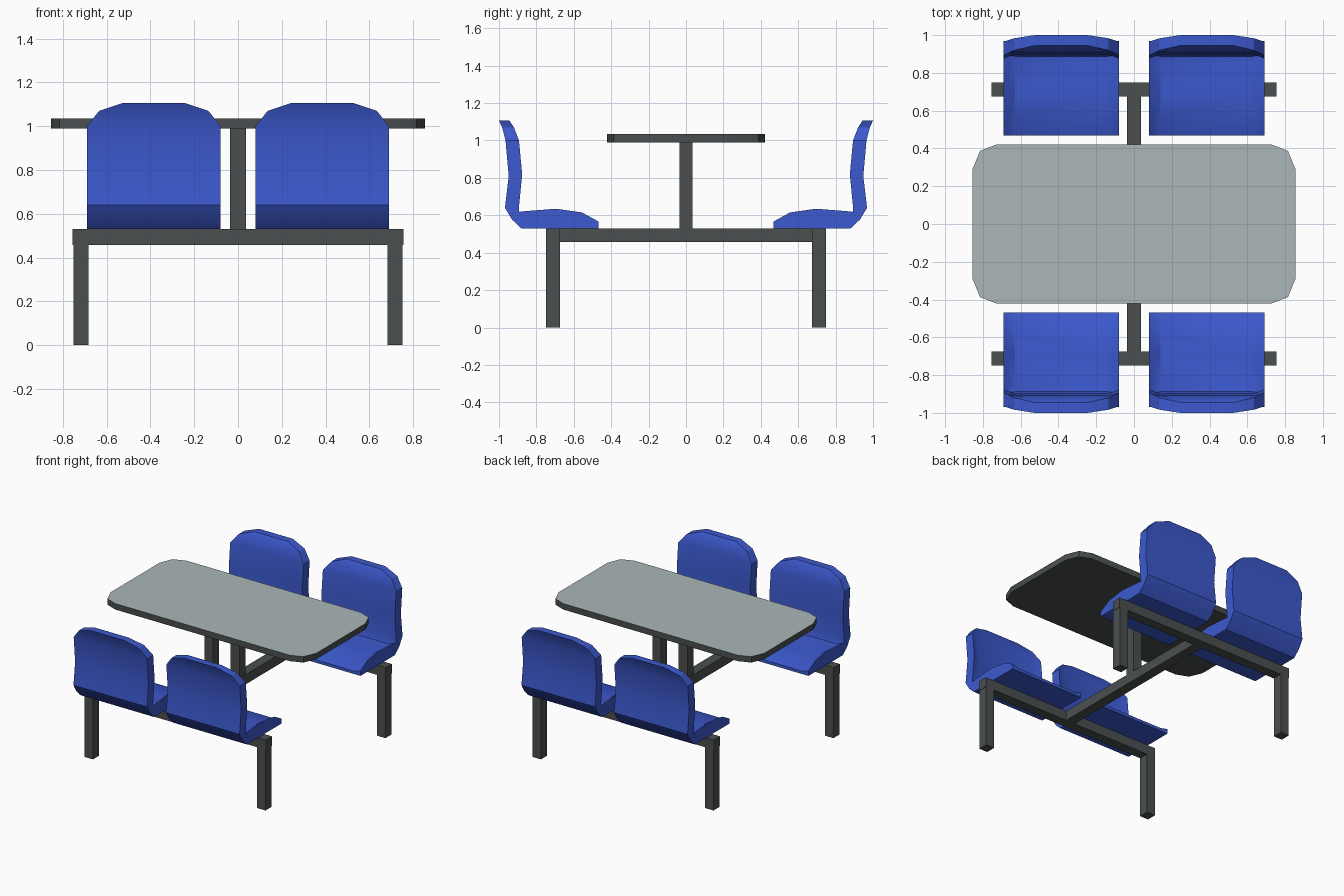
import bpy, bmesh, math

if "Cube" in bpy.data.objects:
    bpy.data.objects.remove(bpy.data.objects["Cube"])

def material(name, col):
    m = bpy.data.materials.new(name)
    m.diffuse_color = (*col, 1)
    m.use_nodes = True
    m.node_tree.nodes["Principled BSDF"].inputs["Base Color"].default_value = m.diffuse_color
    return m

BLUE = material("blue plastic", (0.045, 0.10, 0.62))
DARK = material("dark grey metal", (0.070, 0.078, 0.078))
PALE = material("pale grey laminate", (0.41, 0.47, 0.48))

def finish(name, bm, mats):
    bmesh.ops.recalc_face_normals(bm, faces=bm.faces)
    me = bpy.data.meshes.new(name)
    bm.to_mesh(me)
    bm.free()
    for m in mats:
        me.materials.append(m)
    ob = bpy.data.objects.new(name, me)
    bpy.context.collection.objects.link(ob)
    return ob

def smooth(ob):
    bpy.ops.object.select_all(action='DESELECT')
    ob.select_set(True)
    bpy.context.view_layer.objects.active = ob
    bpy.ops.object.shade_smooth_by_angle(angle=math.radians(30))

def box(name, x0, x1, y0, y1, z0, z1):
    bm = bmesh.new()
    bmesh.ops.create_cube(bm, size=1)
    for v in bm.verts:
        v.co = ((x0 + x1) / 2 + v.co.x * (x1 - x0),
                (y0 + y1) / 2 + v.co.y * (y1 - y0),
                (z0 + z1) / 2 + v.co.z * (z1 - z0))
    return finish(name, bm, [DARK])

# Frame: spine, post, cross beams and legs
box("spine_beam", -0.038, 0.038, -0.675, 0.675, 0.457, 0.53)
box("table_post", -0.036, 0.036, -0.036, 0.036, 0.53, 0.99)
for s, end in ((-1, "front"), (1, "back")):
    ya, yb = sorted((s * 0.675, s * 0.748))
    box(end + "_cross_beam", -0.755, 0.755, ya, yb, 0.457, 0.53)
    for t, side in ((-1, "left"), (1, "right")):
        xa, xb = sorted((t * 0.682, t * 0.752))
        box(f"{end}_{side}_leg", xa, xb, ya, yb, 0, 0.457)

# Table top: rounded slab, pale upper face
corner = [(0.855, 0.29), (0.815, 0.387), (0.725, 0.422)]
outline = (corner + [(-x, y) for x, y in reversed(corner)]
           + [(-x, -y) for x, y in corner] + [(x, -y) for x, y in reversed(corner)])
bm = bmesh.new()
face = bm.faces.new([bm.verts.new((x, y, 0.99)) for x, y in outline])
ext = bmesh.ops.extrude_face_region(bm, geom=[face])
for g in ext["geom"]:
    if isinstance(g, bmesh.types.BMVert):
        g.co.z = 1.035
for f in bm.faces:
    if all(v.co.z > 1.03 for v in f.verts):
        f.material_index = 1
smooth(finish("table_top", bm, [DARK, PALE]))

# Seat shell rows: outer y,z | inner rim y,z | centre recess dy,dz | half width
ROWS = [
    (-0.468, 0.53, -0.468, 0.567, 0, -0.015, 0.305),
    (-0.556, 0.53, -0.556, 0.615, 0, -0.035, 0.305),
    (-0.695, 0.53, -0.695, 0.635, 0, -0.040, 0.305),
    (-0.880, 0.53, -0.860, 0.622, 0, -0.035, 0.305),
    (-0.930, 0.577, -0.893, 0.618, 0.005, -0.025, 0.305),
    (-0.968, 0.64, -0.893, 0.645, -0.012, 0, 0.305),
    (-0.948, 0.81, -0.876, 0.82, -0.022, 0, 0.305),
    (-0.965, 1.0, -0.893, 1.0, -0.015, 0, 0.305),
    (-0.983, 1.07, -0.920, 1.07, 0, 0, 0.25),
    (-1.0, 1.107, -0.945, 1.107, 0, 0, 0.14),
]

def seat(name, cx, s):
    bm = bmesh.new()
    rings = []
    for oy, oz, iy, iz, dy, dz, w in ROWS:
        cols = [(-w, 0), (-w + 0.025, 0.45), (-w + 0.06, 1),
                (w - 0.06, 1), (w - 0.025, 0.45), (w, 0)]
        ring = [bm.verts.new((cx + x, -s * (iy + k * dy), iz + k * dz)) for x, k in cols]
        ring += [bm.verts.new((cx + x, -s * oy, oz)) for x, k in reversed(cols)]
        rings.append(ring)
    n = len(rings[0])
    for a, b in zip(rings, rings[1:]):
        for i in range(n):
            j = (i + 1) % n
            bm.faces.new((a[i], a[j], b[j], b[i]))
    # close front lip and top edge with quad strips
    for r in (rings[0], rings[-1]):
        for i in range(n // 2 - 1):
            bm.faces.new((r[i], r[i + 1], r[n - 2 - i], r[n - 1 - i]))
    smooth(finish(name, bm, [BLUE]))

for s, end in ((-1, "front"), (1, "back")):
    for t, side in ((-1, "left"), (1, "right")):
        seat(f"{end}_{side}_seat", t * 0.385, s)
